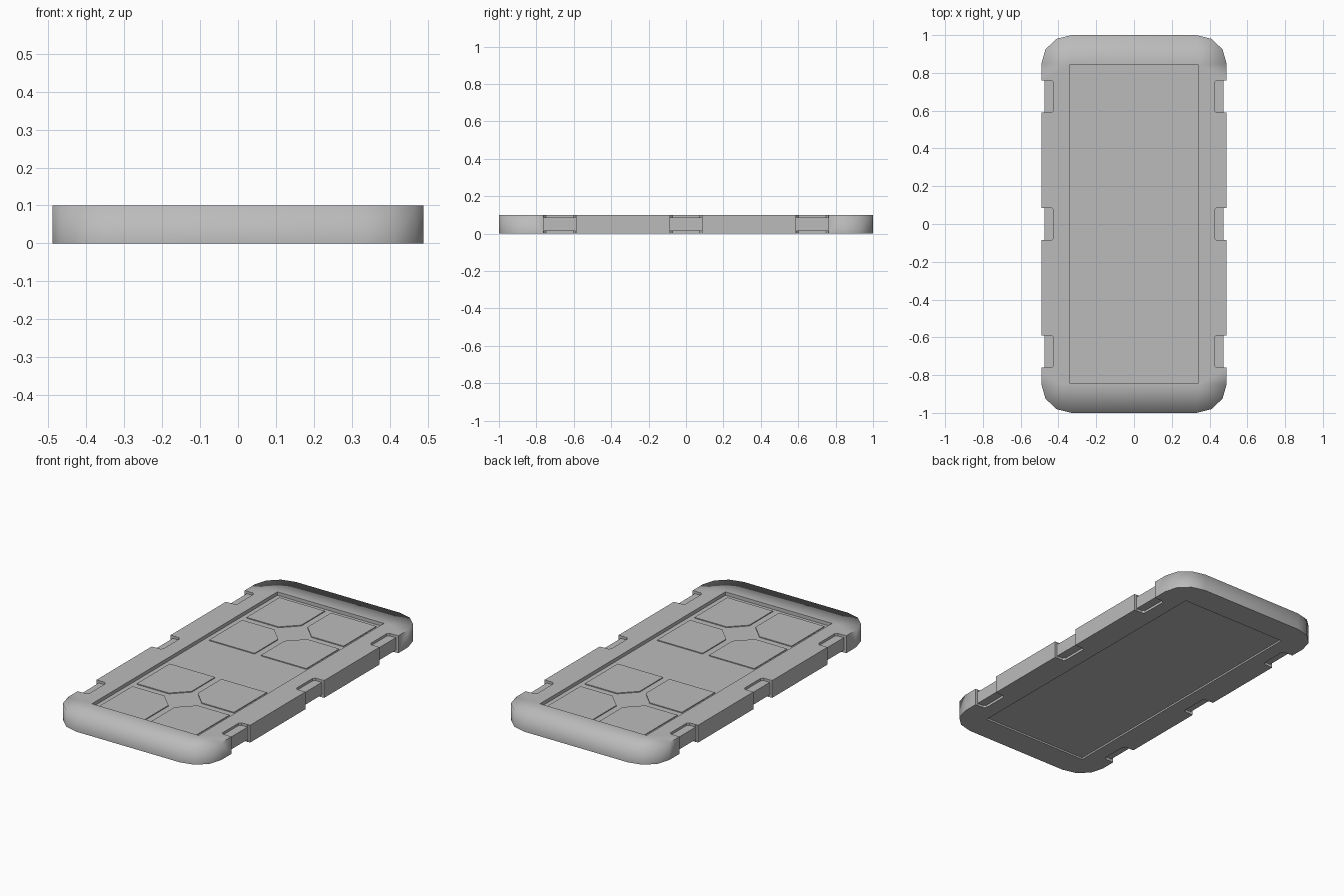
import bpy, bmesh, math

if "Cube" in bpy.data.objects:
    bpy.data.objects.remove(bpy.data.objects["Cube"])

grey = bpy.data.materials.new("mid_grey")
grey.diffuse_color = (0.5, 0.5, 0.5, 1)
grey.use_nodes = True
grey.node_tree.nodes["Principled BSDF"].inputs["Base Color"].default_value = grey.diffuse_color

IX, IY = 0.34, 0.845          # inner panel half size
H, TOP, BOT = 0.10, 0.08, 0.01  # slab height, panel levels


def finish(name, bm):
    bmesh.ops.recalc_face_normals(bm, faces=bm.faces)
    me = bpy.data.meshes.new(name)
    bm.to_mesh(me)
    bm.free()
    me.materials.append(grey)
    ob = bpy.data.objects.new(name, me)
    bpy.context.collection.objects.link(ob)
    return ob


def prism(bm, pts, z0, z1):
    lo = [bm.verts.new((x, y, z0)) for x, y in pts]
    hi = [bm.verts.new((x, y, z1)) for x, y in pts]
    bm.faces.new(lo[::-1])
    bm.faces.new(hi)
    n = len(pts)
    for i in range(n):
        j = (i + 1) % n
        bm.faces.new((lo[i], lo[j], hi[j], hi[i]))


# Slab: rounded outline with a sunken rectangular panel on both sides
def slab():
    bm = bmesh.new()
    outline, owner = [], []
    for q, (sx, sy) in enumerate([(1, 1), (-1, 1), (-1, -1), (1, -1)]):
        for k in range(4):
            a = math.radians(90 * q + 30 * k)
            outline.append((sx * 0.33 + 0.16 * math.cos(a),
                            sy * 0.85 + 0.15 * math.sin(a)))
            owner.append((q, sx * IX, sy * IY))
    n = len(outline)
    rings = []
    for z_out, z_in in ((0, BOT), (H, TOP)):
        out = [bm.verts.new((x, y, z_out)) for x, y in outline]
        rim = [bm.verts.new((owner[4 * q][1], owner[4 * q][2], z_out)) for q in range(4)]
        floor = [bm.verts.new((owner[4 * q][1], owner[4 * q][2], z_in)) for q in range(4)]
        for i in range(n):
            j = (i + 1) % n
            a, b = rim[owner[i][0]], rim[owner[j][0]]
            bm.faces.new((out[i], out[j], a) if a is b else (out[i], out[j], b, a))
        for q in range(4):
            r = (q + 1) % 4
            bm.faces.new((rim[q], rim[r], floor[r], floor[q]))
        bm.faces.new(floor)
        rings.append(out)
    for i in range(n):
        j = (i + 1) % n
        bm.faces.new((rings[0][i], rings[0][j], rings[1][j], rings[1][i]))
    return finish("slab_frame", bm)


frame = slab()


# Side notches: shallow cut through the edge, deeper pockets above and below
def cut(pts, z0, z1):
    bm = bmesh.new()
    prism(bm, pts, z0, z1)
    c = finish("notch_cutter", bm)
    c.hide_render = True
    m = frame.modifiers.new("notch", 'BOOLEAN')
    m.operation, m.solver, m.object = 'DIFFERENCE', 'EXACT', c
    bpy.context.view_layer.objects.active = frame
    bpy.ops.object.modifier_apply(modifier=m.name)
    bpy.data.objects.remove(c)


w, c = 0.086, 0.012
for s in (1, -1):
    for y in (-0.675, 0, 0.675):
        cut([(s * 0.475, y - w), (s * 0.6, y - w), (s * 0.6, y + w), (s * 0.475, y + w)], -0.1, 0.2)
        p = w - 0.001
        pocket = [(s * 0.6, y - p), (s * 0.6, y + p), (s * (0.425 + c), y + p),
                  (s * 0.425, y + p - c), (s * 0.425, y - p + c), (s * (0.425 + c), y - p)]
        cut(pocket, 0.086, 0.2)
        cut(pocket, -0.1, 0.014)

# Smooth rounded ends, crisp edges everywhere else
bm = bmesh.new()
bm.from_mesh(frame.data)
for f in bm.faces:
    f.smooth = True
for e in bm.edges:
    a, b = (v.co for v in e.verts)
    end_rim = (abs(a.z - b.z) < 1e-4 and min(abs(a.y), abs(b.y)) > 0.846 and a.z > 0.05)
    e.smooth = end_rim or e.calc_face_angle(3) < math.radians(40)
bm.to_mesh(frame.data)
bm.free()

# Raised floor plates: two groups of four with chamfered meeting corners
bm = bmesh.new()
g, k = 0.02, 0.085
for cy in (0.5, -0.5):
    for sx in (1, -1):
        for sy in (1, -1):
            pts = [(g, k + g), (k + g, g), (0.31, g), (0.31, 0.32), (g, 0.32)]
            prism(bm, [(sx * x, cy + sy * y) for x, y in pts], TOP - 0.002, TOP + 0.005)
finish("floor_plates", bm)
